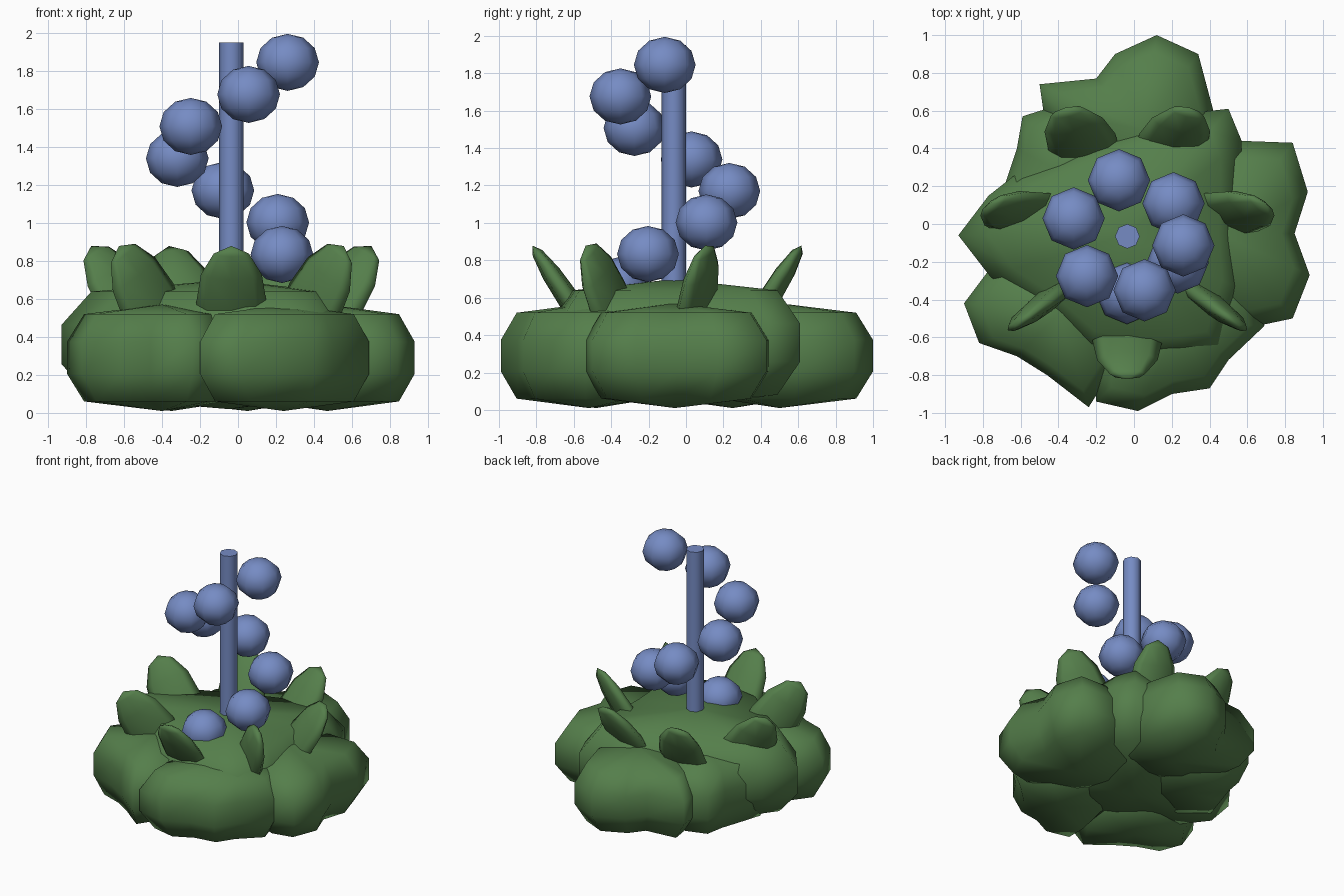
import bpy, bmesh
from math import sin, cos, radians
from mathutils import Vector, Matrix

if "Cube" in bpy.data.objects:
    bpy.data.objects.remove(bpy.data.objects["Cube"])

def material(name, rgb):
    m = bpy.data.materials.new(name)
    m.diffuse_color = (*rgb, 1)
    m.use_nodes = True
    m.node_tree.nodes["Principled BSDF"].inputs["Base Color"].default_value = m.diffuse_color
    return m

GREEN = material("leaf_green", (0.09, 0.21, 0.07))
BLUE = material("soft_blue", (0.18, 0.26, 0.55))
AXIS = Vector((-0.035, -0.065, 0))

def finish(name, bm, mat):
    bmesh.ops.recalc_face_normals(bm, faces=bm.faces)
    for f in bm.faces:
        f.smooth = True
    me = bpy.data.meshes.new(name)
    bm.to_mesh(me)
    bm.free()
    me.materials.append(mat)
    ob = bpy.data.objects.new(name, me)
    bpy.context.collection.objects.link(ob)
    return ob

def pillow(name, centre, outline, zmid, half):
    """Puffy lump: an outline stacked in four rings, closed by two poles."""
    bm = bmesh.new()
    cx, cy = centre
    rings = []
    for k, h in ((0.82, -0.82), (1, -0.3), (1, 0.3), (0.82, 0.82)):
        rings.append([bm.verts.new((cx + (x - cx) * k, cy + (y - cy) * k, zmid + h * half))
                      for x, y in outline])
    bottom = bm.verts.new((cx, cy, zmid - half))
    top = bm.verts.new((cx, cy, zmid + half))
    n = len(outline)
    for i in range(n):
        j = (i + 1) % n
        for a, b in zip(rings, rings[1:]):
            bm.faces.new((a[i], a[j], b[j], b[i]))
        bm.faces.new((bottom, rings[0][j], rings[0][i]))
        bm.faces.new((top, rings[3][i], rings[3][j]))
    return finish(name, bm, GREEN)

def ball(name, matrix, mat):
    bm = bmesh.new()
    bmesh.ops.create_uvsphere(bm, u_segments=8, v_segments=6, radius=1, matrix=matrix)
    return finish(name, bm, mat)

# central mound
pillow("mound", (-0.05, -0.06),
       [(.58, -.35), (.56, -.05), (.57, .2), (.57, .44), (.5, .61), (.15, .57),
        (-.2, .45), (-.63, .26), (-.77, .15), (-.93, -.06), (-.76, -.28),
        (-.5, -.45), (-.24, -.68), (.05, -.73), (.3, -.71), (.48, -.68)], 0.36, 0.34)

# five foliage lobes around the mound
lobes = {
    "right_lobe": ((.47, -.06), [(.65, -.54), (.84, -.5), (.93, -.27), (.85, -.05), (.92, .17),
                                 (.84, .43), (.57, .44), (.2, .3), (.05, -.05), (.2, -.4)]),
    "back_lobe": ((.05, .5), [(.42, .6), (.34, .9), (.12, 1), (-.1, .9), (-.2, .77),
                              (-.5, .74), (-.48, .6), (-.35, .2), (.05, .1), (.35, .25)]),
    "back_left_lobe": ((-.35, .25), [(-.4, .63), (-.59, .57), (-.62, .4), (-.68, .22), (-.75, 0),
                                     (-.5, -.2), (-.1, -.1), (.05, .3), (0, .58)]),
    "front_left_lobe": ((-.4, -.48), [(-.75, -.22), (-.9, -.42), (-.82, -.63), (-.62, -.7),
                                      (-.46, -.8), (-.24, -.97), (-.1, -.75), (0, -.4), (-.3, -.1)]),
    "front_lobe": ((.24, -.52), [(-.2, -.75), (-.2, -.94), (.02, -.99), (.2, -.9), (.4, -.87),
                                 (.5, -.72), (.69, -.54), (.6, -.25), (.25, -.1), (-.1, -.3)]),
}
for name, (centre, outline) in lobes.items():
    pillow(name, centre, outline, 0.29, 0.28)

# seven pointed leaves leaning outward, each twisted to its own width direction
TILT = radians(34)
for i, twist in enumerate((0, -35, -27, -8, 8, 27, 35)):
    a = radians(-90 + i * 360 / 7)
    out = Vector((cos(a), sin(a), 0))
    up = out * sin(TILT) + Vector((0, 0, cos(TILT)))
    wide = Vector((cos(radians(twist)), sin(radians(twist)), 0))
    wide = (wide - up * wide.dot(up)).normalized()
    thick = up.cross(wide)
    m = Matrix((wide * 0.185, thick * 0.06, up * 0.36)).transposed().to_4x4()
    m.translation = AXIS + out * 0.555 + Vector((0, 0, 0.58))
    ball(f"leaf_{i + 1}", m, GREEN)

# stem
bm = bmesh.new()
bmesh.ops.create_cone(bm, cap_ends=True, segments=8, radius1=0.065, radius2=0.065, depth=1.65,
                      matrix=Matrix.Translation(AXIS + Vector((0, 0, 1.125))))
stem = finish("stem", bm, BLUE)
for p in stem.data.polygons:
    if abs(p.normal.z) > 0.9:
        p.use_smooth = False

# spiral of berries climbing around the stem
for i in range(8):
    a = radians(-90.5) + i * 1.1
    pos = AXIS + Vector((0.3 * cos(a), 0.3 * sin(a), 0.665 + i * 0.1685))
    ball(f"berry_{i + 1}", Matrix.Translation(pos) @ Matrix.Diagonal((0.165, 0.165, 0.15, 1)), BLUE)
